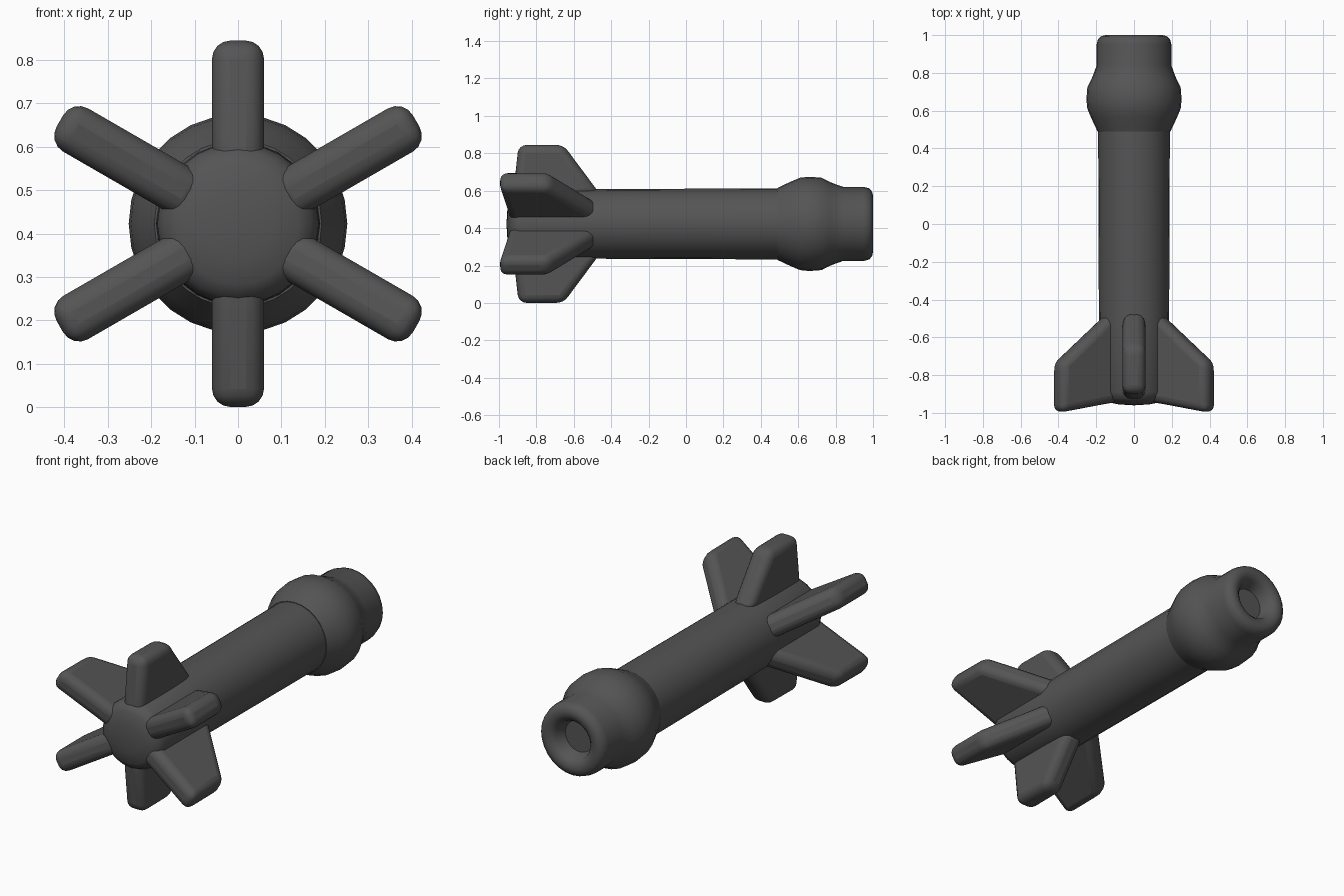
import bpy, bmesh, math
from mathutils import Matrix, Vector

if "Cube" in bpy.data.objects:
    bpy.data.objects.remove(bpy.data.objects["Cube"])

CZ = 0.4225
mat = bpy.data.materials.new("dark grey")
mat.diffuse_color = (0.09, 0.09, 0.09, 1)
mat.use_nodes = True
mat.node_tree.nodes["Principled BSDF"].inputs["Base Color"].default_value = mat.diffuse_color


def finish(name, bm, angle=40, bevel=0.0):
    bmesh.ops.recalc_face_normals(bm, faces=bm.faces[:])
    me = bpy.data.meshes.new(name)
    bm.to_mesh(me)
    bm.free()
    ob = bpy.data.objects.new(name, me)
    bpy.context.collection.objects.link(ob)
    me.materials.append(mat)
    if bevel:
        b = ob.modifiers.new("round", 'BEVEL')
        b.width = bevel
        b.segments = 4
        b.limit_method = 'ANGLE'
        b.angle_limit = math.radians(25)
    bpy.ops.object.select_all(action='DESELECT')
    ob.select_set(True)
    bpy.context.view_layer.objects.active = ob
    bpy.ops.object.shade_smooth_by_angle(angle=math.radians(angle))
    return ob


def lathe(name, profile, sides):
    # profile points are (y, radius), spun around the long axis
    bm = bmesh.new()
    rings = []
    for y, r in profile:
        if r == 0:
            rings.append([bm.verts.new((0, y, CZ))])
            continue
        rings.append([bm.verts.new((r * math.sin(2 * math.pi * i / sides), y,
                                    CZ + r * math.cos(2 * math.pi * i / sides)))
                      for i in range(sides)])
    for a, b in zip(rings, rings[1:]):
        for i in range(sides):
            j = (i + 1) % sides
            q = [a[i % len(a)], a[j % len(a)], b[j % len(b)], b[i % len(b)]]
            bm.faces.new(list(dict.fromkeys(q)))
    return finish(name, bm)


def fin(name, angle, outline, thick=0.12):
    # outline points are (y, radius) in the fin's plane
    bm = bmesh.new()
    f = bm.faces.new([bm.verts.new((-thick / 2, y, r)) for y, r in outline])
    ext = bmesh.ops.extrude_face_region(bm, geom=[f])
    vs = [v for v in ext["geom"] if isinstance(v, bmesh.types.BMVert)]
    bmesh.ops.translate(bm, verts=vs, vec=(thick, 0, 0))
    m = Matrix.Translation(Vector((0, 0, CZ))) @ Matrix.Rotation(math.radians(angle), 4, 'Y')
    bmesh.ops.transform(bm, matrix=m, verts=bm.verts[:])
    return finish(name, bm, bevel=0.042)


# shaft with gently domed front end
lathe("shaft", [(-0.96, 0), (-0.955, 0.08), (-0.943, 0.14), (-0.925, 0.17),
                (-0.89, 0.186), (-0.5, 0.186), (0.0, 0.188), (0.55, 0.19), (0.55, 0)], 24)

# bulging collar and muzzle with a recessed hole
lathe("collar_head", [(0.485, 0.15), (0.49, 0.193), (0.53, 0.212), (0.565, 0.228),
                      (0.61, 0.247), (0.66, 0.252), (0.725, 0.247), (0.765, 0.226),
                      (0.80, 0.212), (0.84, 0.198), (0.95, 0.198), (0.98, 0.19),
                      (0.995, 0.172), (1.0, 0.15), (0.993, 0.125), (0.975, 0.105),
                      (0.93, 0.09), (0.92, 0.085), (0.92, 0)], 28)

# six fins: the upright pair is shorter and sits further back
upright = [(-0.46, 0.16), (-0.93, 0.10), (-0.92, 0.20), (-0.895, 0.422), (-0.655, 0.422)]
slanted = [(-0.46, 0.14), (-0.94, 0.10), (-0.955, 0.20), (-1.0, 0.474), (-0.735, 0.474)]
for k in range(6):
    up = k % 3 == 0
    fin(f"tail_fin_{k + 1}", k * 60, upright if up else slanted, 0.12 if up else 0.115)
